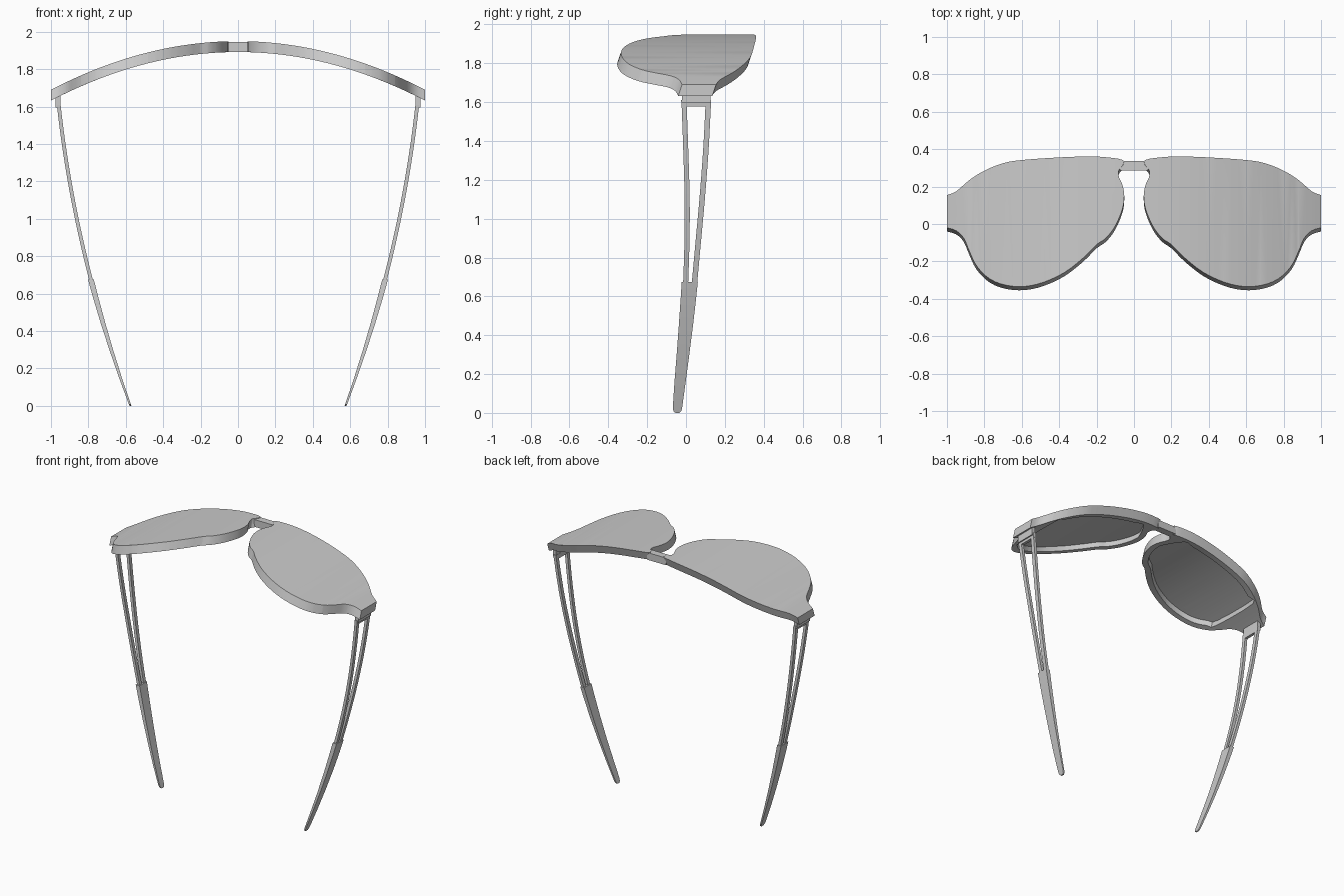
import bpy, bmesh
from mathutils import Vector

if "Cube" in bpy.data.objects:
    bpy.data.objects.remove(bpy.data.objects["Cube"], do_unlink=True)

grey = bpy.data.materials.new("plain grey")
grey.use_nodes = True
grey.diffuse_color = (0.6, 0.6, 0.6, 1)
grey.node_tree.nodes["Principled BSDF"].inputs["Base Color"].default_value = (0.6, 0.6, 0.6, 1)

TOP, THICK, SHEAR = 1.95, 0.058, 0.02


def finish(name, bm, mirrored=True):
    bmesh.ops.recalc_face_normals(bm, faces=bm.faces)
    mesh = bpy.data.meshes.new(name)
    bm.to_mesh(mesh)
    bm.free()
    mesh.materials.append(grey)
    ob = bpy.data.objects.new(name, mesh)
    bpy.context.collection.objects.link(ob)
    if mirrored:
        mod = ob.modifiers.new("mirror", 'MIRROR')
        mod.use_mirror_merge = False
    bpy.ops.object.select_all(action='DESELECT')
    ob.select_set(True)
    bpy.context.view_layer.objects.active = ob
    bpy.ops.object.shade_smooth_by_angle(angle=0.6)
    return ob


def smooth_path(pts, steps=3, closed=False):
    """Catmull-Rom curve through the points."""
    n, out = len(pts), []
    get = (lambda i: pts[i % n]) if closed else (lambda i: pts[max(0, min(n - 1, i))])
    for i in range(n if closed else n - 1):
        a, b, c, d = (get(i + k) for k in (-1, 0, 1, 2))
        for s in range(steps):
            t = s / steps
            out.append((2 * b + (c - a) * t + (2 * a - 5 * b + 4 * c - d) * t * t
                        + (3 * b - a - 3 * c + d) * t ** 3) / 2)
    return out if closed else out + [pts[-1]]


def inset(pts, dist):
    """Move a counter-clockwise loop inward."""
    n = len(pts)
    res = []
    for i, p in enumerate(pts):
        t = (pts[(i + 1) % n] - pts[i - 1]).normalized()
        res.append(p + Vector((-t.y, t.x)) * dist)
    return res


def loop(bm, pts, depth):
    vs = [bm.verts.new((p.x, p.y, -depth)) for p in pts]
    es = [bm.edges.new((vs[i - 1], vs[i])) for i in range(len(vs))]
    return vs, es


def wall(bm, a, b):
    for i in range(len(a)):
        bm.faces.new((a[i - 1], a[i], b[i], b[i - 1]))


def wrap(bm):
    """Slice into strips, then bend to the face curve and lean the edges."""
    for k in range(1, 26):
        bmesh.ops.bisect_plane(bm, geom=bm.verts[:] + bm.edges[:] + bm.faces[:],
                               plane_co=(k * 0.04, 0, 0), plane_no=(1, 0, 0))
    for v in bm.verts:
        v.co.y += SHEAR * v.co.z / THICK
        v.co.z += TOP - 0.26 * v.co.x ** 2


# Outline of one half of the front, counter-clockwise from the outer corner
outline = [Vector(p) for p in (
    (1, .155), (.95, .175), (.88, .235), (.8, .285), (.7, .325), (.6, .342), (.4, .356),
    (.25, .361), (.15, .357), (.06, .342), (.063, .31), (.082, .285), (.08, .25), (.062, .21),
    (.052, .15), (.062, .08), (.1, -.01), (.15, -.075), (.2, -.11), (.27, -.18),
    (.37, -.258), (.48, -.31), (.58, -.333), (.68, -.328), (.77, -.294), (.84, -.226),
    (.88, -.146), (.91, -.076), (.95, -.036), (1, -.02))]
rim = smooth_path(outline)
lens_shape = smooth_path(inset([p for i, p in enumerate(outline)
                                if p.x < 0.9 and i not in (9, 10, 11, 12)], 0.04), closed=True)

# Frame front with a lens recess behind
bm = bmesh.new()
top, _ = loop(bm, rim, 0)
bm.faces.new(top)
low, low_edges = loop(bm, rim, THICK)
wall(bm, top, low)
hole, hole_edges = loop(bm, lens_shape, THICK)
bmesh.ops.triangle_fill(bm, edges=low_edges + hole_edges, use_beauty=True)
floor, _ = loop(bm, lens_shape, 0.022)
wall(bm, hole, floor)
bm.faces.new(floor)
wrap(bm)
finish("frame_front", bm)

# Lens plate seated in the recess
bm = bmesh.new()
a, _ = loop(bm, lens_shape, 0.018)
b, _ = loop(bm, lens_shape, 0.026)
bm.faces.new(a)
bm.faces.new(b)
wall(bm, a, b)
wrap(bm)
finish("lens", bm)


def block(name, lo, hi, mirrored=True):
    bm = bmesh.new()
    bmesh.ops.create_cube(bm, size=1)
    for v in bm.verts:
        v.co = [(l + h) / 2 + c * (h - l) for c, l, h in zip(v.co, lo, hi)]
    return finish(name, bm, mirrored)


# Bridge over the nose
block("nose_bridge", (-.075, .287, 1.893), (.075, .338, 1.945), False)


def arm_x(z):
    return 0.575 + 0.367 * z - 0.08 * z * z


def bar(name, stations):
    """Sweep a rectangle down the arm curve: z, y range, thickness."""
    bm = bmesh.new()
    rings = []
    for z, y0, y1, t in stations:
        x = arm_x(z)
        rings.append([bm.verts.new((x + sx * t / 2, y, z))
                      for sx, y in ((-1, y0), (1, y0), (1, y1), (-1, y1))])
    for a, b in zip(rings, rings[1:]):
        wall(bm, a, b)
    bm.faces.new(rings[0])
    bm.faces.new(rings[-1])
    return finish(name, bm)


def strut(name, mids, width):
    path = smooth_path([Vector(m) for m in mids], 4)
    bar(name, [(p.y, p.x - width / 2, p.x + width / 2, 0.02) for p in path])


# Arms: two slim struts, a cross bar, a hinge and a tapered tip
strut("lower_strut", ((-.01, 1.6), (-.001, 1.35), (.006, 1.1), (.005, .88), (-.002, .66)), .026)
strut("upper_strut", ((.115, 1.6), (.102, 1.35), (.083, 1.1), (.063, .88), (.043, .66)), .028)
bar("arm_cross_bar", [(1.578, -.023, .129, .02), (1.61, -.025, .13, .02)])
block("hinge", (.95, -.02, 1.595), (.975, .125, 1.68))
bar("arm_tip", [(0, -.054, -.034, .01), (.008, -.064, -.025, .01), (.025, -.068, -.02, .011),
                (.15, -.06, -.003, .015), (.3, -.048, .017, .02), (.45, -.037, .036, .025),
                (.58, -.028, .051, .029), (.675, -.022, .061, .031)])
